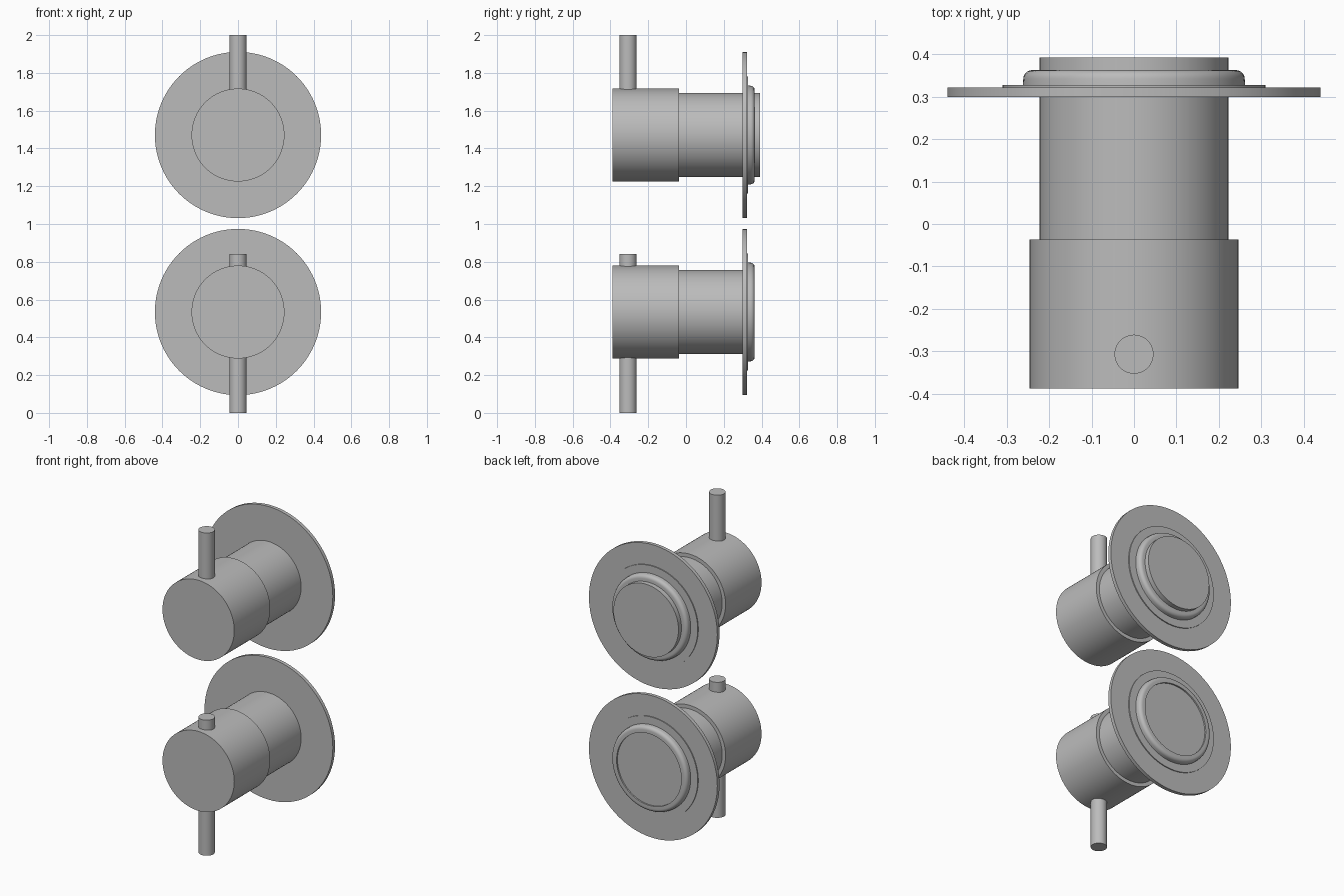
import bpy, math

cube = bpy.data.objects.get("Cube")
if cube:
    bpy.data.objects.remove(cube)

metal = bpy.data.materials.new("satin grey metal")
metal.use_nodes = True
GREY = (0.5, 0.5, 0.5, 1)
metal.diffuse_color = GREY
metal.node_tree.nodes["Principled BSDF"].inputs["Base Color"].default_value = GREY


def finish(obj, name):
    obj.name = name
    obj.data.materials.append(metal)
    bpy.ops.object.shade_smooth_by_angle(angle=math.radians(35))
    return obj


def cylinder(name, radius, start, end, z):
    """Cylinder along y from start to end."""
    bpy.ops.mesh.primitive_cylinder_add(
        vertices=96, radius=radius, depth=end - start,
        location=(0, (start + end) / 2, z), rotation=(math.pi / 2, 0, 0))
    return finish(bpy.context.object, name)


def pin(name, bottom, top):
    """Upright lever pin near the front of the knob."""
    bpy.ops.mesh.primitive_cylinder_add(
        vertices=48, radius=0.046, depth=top - bottom,
        location=(0, -0.307, (bottom + top) / 2))
    return finish(bpy.context.object, name)


def lathe(name, profile, z, steps=96):
    """Closed ring made by turning a (radius, y) profile about the y axis."""
    n = len(profile)
    verts, faces = [], []
    for i in range(steps):
        a = math.tau * i / steps
        verts += [(r * math.cos(a), y, r * math.sin(a)) for r, y in profile]
        for j in range(n):
            k, m = (i + 1) % steps * n, (j + 1) % n
            faces.append((i * n + j, k + j, k + m, i * n + m))
    mesh = bpy.data.meshes.new(name)
    mesh.from_pydata(verts, [], faces)
    mesh.update()
    obj = bpy.data.objects.new(name, mesh)
    bpy.context.collection.objects.link(obj)
    obj.location.z = z
    bpy.ops.object.select_all(action="DESELECT")
    obj.select_set(True)
    bpy.context.view_layer.objects.active = obj
    bpy.ops.object.mode_set(mode="EDIT")
    bpy.ops.mesh.select_all(action="SELECT")
    bpy.ops.mesh.normals_make_consistent(inside=False)
    bpy.ops.object.mode_set(mode="OBJECT")
    return finish(obj, name)


# Rubber-style seal: thin flange, then a raised lip with rounded shoulders
def arc(cr, cy, rad, first, last):
    angles = [math.radians(first + (last - first) * i / 5) for i in range(6)]
    return [(cr + rad * math.cos(a), cy + rad * math.sin(a)) for a in angles]


seal = ([(0.222, 0.318), (0.31, 0.318), (0.31, 0.328), (0.262, 0.328)]
        + arc(0.240, 0.342, 0.021, 0, 90) + [(0.222, 0.363)])

# Two controls; the upper body runs further back
for side, z, back in (("upper", 1.471, 0.392), ("lower", 0.534, 0.354)):
    cylinder(side + "_knob", 0.246, -0.388, -0.036, z)
    cylinder(side + "_body", 0.223, -0.04, back, z)
    cylinder(side + "_wall_plate", 0.44, 0.30, 0.322, z)
    lathe(side + "_seal", seal, z)

# Lever pins
pin("upper_lever", 1.65, 2.0)
pin("lower_lever", 0.0, 0.84)
